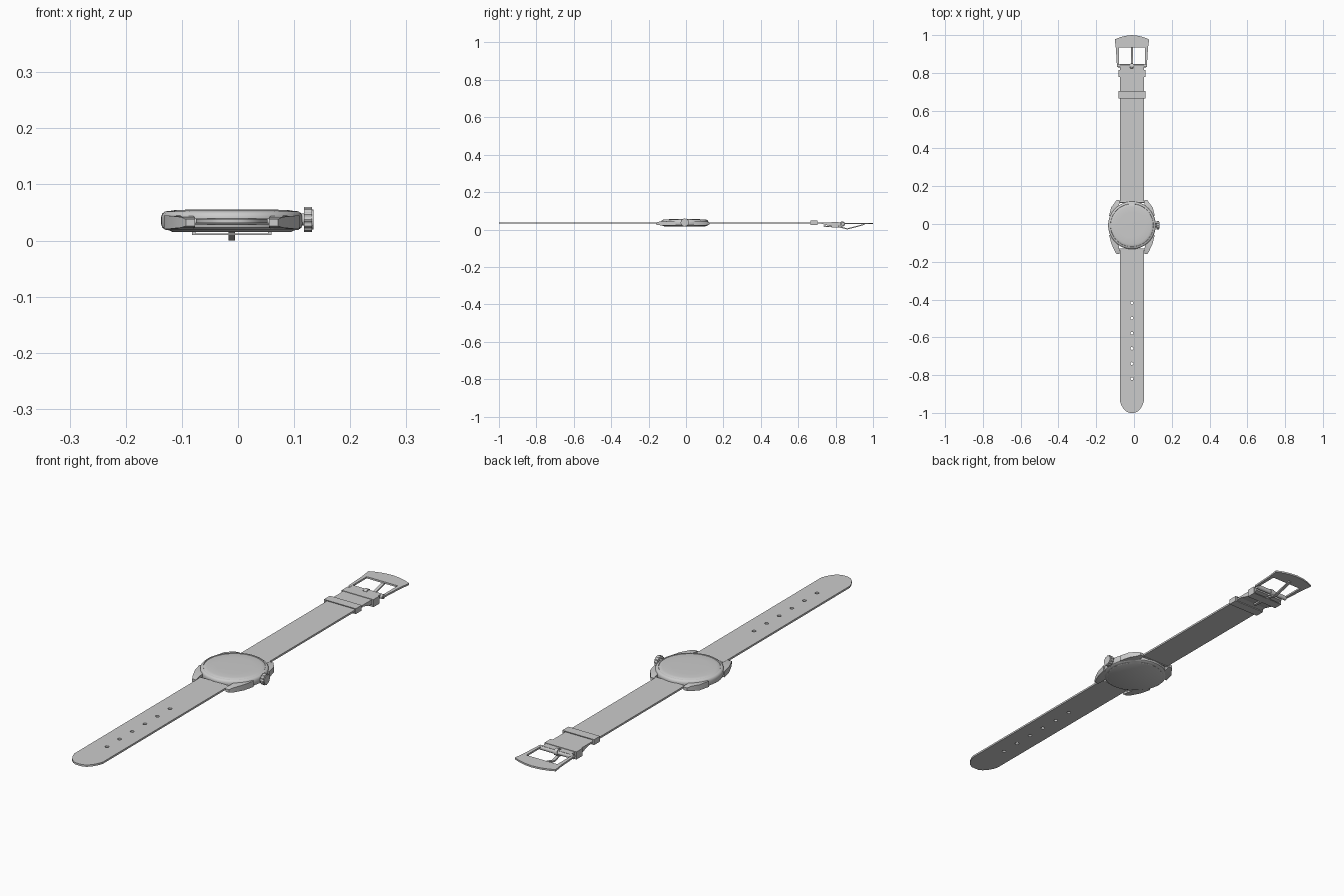
import bpy, bmesh
from math import sin, cos, pi
from mathutils import Vector

if "Cube" in bpy.data.objects:
    bpy.data.objects.remove(bpy.data.objects["Cube"])

CX, CY = -0.011, -0.007          # centre of the watch case


def finish(ob, angle=0.6):
    bpy.ops.object.select_all(action='DESELECT')
    ob.select_set(True)
    bpy.context.view_layer.objects.active = ob
    if ob.type == 'CURVE':
        bpy.ops.object.convert(target='MESH')
        ob = bpy.context.object
    bpy.ops.object.shade_smooth_by_angle(angle=angle)
    return ob


def mesh_object(name, bm):
    bmesh.ops.recalc_face_normals(bm, faces=bm.faces)
    me = bpy.data.meshes.new(name)
    bm.to_mesh(me)
    bm.free()
    ob = bpy.data.objects.new(name, me)
    bpy.context.collection.objects.link(ob)
    return finish(ob)


def plate(name, outlines, z0, z1):
    """Flat plate from an outline plus optional hole outlines."""
    cu = bpy.data.curves.new(name, 'CURVE')
    cu.dimensions, cu.fill_mode = '2D', 'BOTH'
    cu.extrude = (z1 - z0) / 2
    for pts in outlines:
        sp = cu.splines.new('POLY')
        sp.points.add(len(pts) - 1)
        for p, (x, y) in zip(sp.points, pts):
            p.co = (x + CX, y, 0, 1)
        sp.use_cyclic_u = True
    ob = bpy.data.objects.new(name, cu)
    ob.location.z = (z0 + z1) / 2
    bpy.context.collection.objects.link(ob)
    return finish(ob)


def extrude(name, pts, to_3d, offset):
    """Solid from a closed profile pushed along an offset."""
    bm = bmesh.new()
    face = bm.faces.new([bm.verts.new(to_3d(*p)) for p in pts])
    new = bmesh.ops.extrude_face_region(bm, geom=[face], use_keep_orig=True)['geom']
    bmesh.ops.translate(bm, vec=offset, verts=[v for v in new if isinstance(v, bmesh.types.BMVert)])
    return mesh_object(name, bm)


def side_profile(name, pts, half):
    """Profile in y, z extruded symmetrically across the strap."""
    return extrude(name, pts, lambda y, z: (CX - half, y, z), Vector((2 * half, 0, 0)))


def lathe(name, profile, steps=64):
    bm = bmesh.new()
    vs = [bm.verts.new((r, 0, z)) for r, z in profile]
    es = [bm.edges.new(e) for e in zip(vs, vs[1:])]
    bmesh.ops.spin(bm, geom=vs + es, cent=(0, 0, 0), axis=(0, 0, 1), angle=2 * pi, steps=steps)
    bmesh.ops.remove_doubles(bm, verts=bm.verts, dist=1e-5)
    ob = mesh_object(name, bm)
    ob.location = (CX, CY, 0)
    return ob


def mirrored(half):
    return half + [(-x, y) for x, y in reversed(half) if abs(x) > 1e-6]


def circle(y, r, n=16):
    return [(r * cos(2 * pi * i / n), y + r * sin(2 * pi * i / n)) for i in range(n)]


# case, case back and domed glass
lathe("case", [(0, .018), (.110, .018), (.118, .019), (.124, .023), (.126, .029), (.126, .042),
               (.124, .048), (.119, .052), (.114, .0525), (.113, .050), (0, .050)])
lathe("case_back", [(0, .0155), (.106, .0155), (.110, .0175), (.110, .02), (0, .02)])
lathe("glass", [(0, .0555), (.07, .0552), (.1, .0545), (.109, .053), (.113, .051), (.113, .048), (0, .048)])

# four lugs, sloping down towards their tips
for sx in (-1, 1):
    for sy, tip in ((-1, -.159), (1, .126)):
        d = (tip - CY)
        rings = [(.085, .121, .05 * sy, .021, .045), (.070, .110, .095 * sy, .021, .044),
                 (.066, .091, d * .90, .023, .042), (.066, .082, d, .026, .038)]
        bm = bmesh.new()
        loops = []
        for a, b, y, z0, z1 in rings:
            loops.append([bm.verts.new((CX + sx * x, CY + y, z))
                          for x, z in ((a, z0), (b, z0), (b, z1), (a, z1))])
        for p, q in zip(loops, loops[1:]):
            for i in range(4):
                j = (i + 1) % 4
                bm.faces.new((p[i], p[j], q[j], q[i]))
        bm.faces.new(loops[0])
        bm.faces.new(loops[-1])
        mesh_object("lug", bm)

# spring bars between the lugs
for y in (CY - .128, CY + .123):
    side_profile("spring_bar", [(y + .005 * cos(a * pi / 6), .034 + .005 * sin(a * pi / 6))
                                for a in range(12)], .07)

# knurled crown and its stem
teeth = [(CY + r * cos(pi * i / 24), .0375 + r * sin(pi * i / 24))
         for i in range(48) for r in [.0225 if i % 4 < 2 else .0205]]
extrude("crown", teeth, lambda y, z: (.118, y, z), Vector((.014, 0, 0)))
extrude("crown_cap", circle(.0375, .018, 24), lambda y, z: (.131, y + CY, z), Vector((.0035, 0, 0)))
extrude("crown_stem", circle(.0375, .011, 16), lambda y, z: (.108, y + CY, z), Vector((.012, 0, 0)))

# long strap with rounded tip and holes
W = .064
tip = mirrored([(W, -.131), (W, -.937), (.057, -.957), (.045, -.978), (.031, -.992), (.016, -.999), (0, -1.0)])
plate("long_strap", [tip] + [circle(-.418 - .0803 * i, .0075) for i in range(6)], .031, .0385)

# buckle strap with a slot for the prong, folded back under itself
plate("buckle_strap", [mirrored([(W, .117), (W, .842), (.009, .842), (.009, .822), (0, .822)][::-1])],
      .031, .0385)
side_profile("strap_fold", [(.725, .031), (.825, .031), (.825, .022), (.80, .018), (.765, .020)], W)

# two strap keepers
for y0, y1, z0, z1 in ((.665, .703, .025, .047), (.778, .816, .010, .0405)):
    t = .003
    for za, zb in ((z0, z0 + t), (z1 - t, z1)):
        plate("keeper_band", [[(-.071, y0), (.071, y0), (.071, y1), (-.071, y1)]], za, zb)
    for s in (-1, 1):
        plate("keeper_side", [[(s * .071, y0), (s * .0645, y0), (s * .0645, y1), (s * .071, y1)]], z0, z1)

# buckle frame, cross bar and prong
outer = mirrored([(0, 1.0), (.035, .996), (.065, .988), (.091, .977), (.085, .93), (.079, .832), (.069, .832),
                  (.069, .935)])
plate("buckle_frame", [outer], .029, .036)
side_profile("buckle_bar", [(.838 + .009 * cos(a * pi / 8), .0295 + .009 * sin(a * pi / 8))
                            for a in range(16)], .074)
side_profile("prong_loop", [(.836 + .014 * cos(a * pi / 8), .0295 + .014 * sin(a * pi / 8))
                            for a in range(16)], .007)
top = [(.735, .021), (.80, .017), (.83, .015), (.862, .006), (.89, .0135), (.92, .021), (.955, .031)]
side_profile("prong", top + [(y, z - .006) for y, z in reversed(top)], .006)
